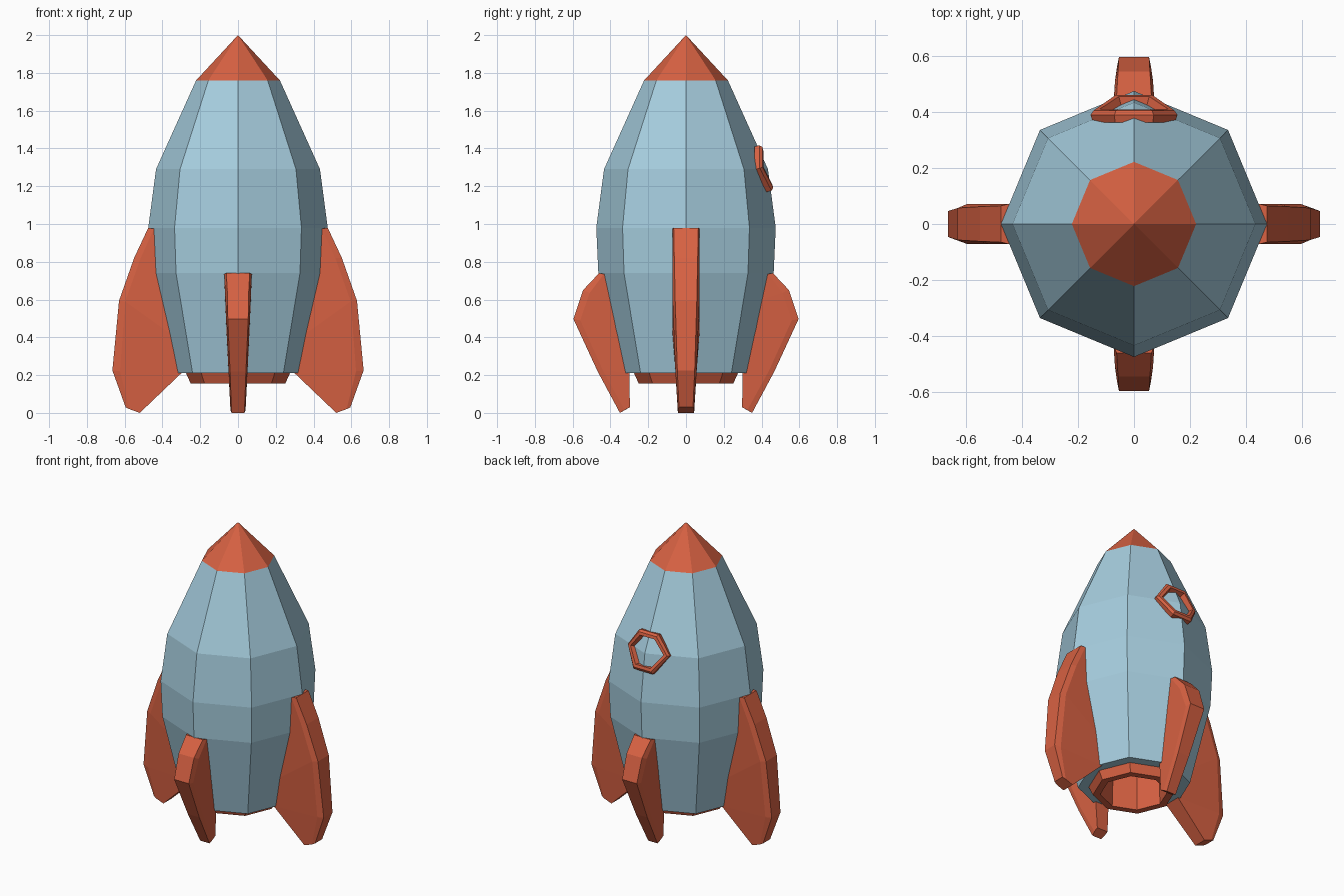
import bpy, bmesh, math
from mathutils import Vector

if "Cube" in bpy.data.objects:
    bpy.data.objects.remove(bpy.data.objects["Cube"])


def material(name, rgb):
    m = bpy.data.materials.new(name)
    m.diffuse_color = (*rgb, 1)
    m.use_nodes = True
    m.node_tree.nodes["Principled BSDF"].inputs["Base Color"].default_value = m.diffuse_color
    return m


BLUE = material("pale blue", (0.38, 0.61, 0.73))
ORANGE = material("burnt orange", (0.68, 0.12, 0.055))


def finish(bm, name, mats):
    bmesh.ops.recalc_face_normals(bm, faces=bm.faces)
    me = bpy.data.meshes.new(name)
    bm.to_mesh(me)
    bm.free()
    for m in mats:
        me.materials.append(m)
    ob = bpy.data.objects.new(name, me)
    bpy.context.collection.objects.link(ob)
    return ob


def bridge(bm, a, b):
    n = len(a)
    for i in range(n):
        bm.faces.new((a[i], a[(i + 1) % n], b[(i + 1) % n], b[i]))


def lathe(name, profile, mats, rule=None):
    """Eight-sided turned shape; a radius of 0 gives a tip."""
    bm = bmesh.new()
    rings = [[bm.verts.new((r * math.cos(k * math.pi / 4), r * math.sin(k * math.pi / 4), z))
              for k in range(8)] for r, z in profile]
    for a, b in zip(rings, rings[1:]):
        bridge(bm, a, b)
    bmesh.ops.remove_doubles(bm, verts=bm.verts, dist=1e-4)
    if rule:
        for f in bm.faces:
            f.material_index = rule(f.calc_center_median())
    return finish(bm, name, mats)


def fin(name, rows, angle):
    """Loft of chamfered sections: inner, shoulder and outer edge points with half widths."""
    bm = bmesh.new()
    ca, sa = math.cos(angle), math.sin(angle)
    rings = []
    for (ri, zi), (rm, zm), (ro, zo), w, v in rows:
        pts = [(ri, w, zi), (rm, w, zm), (ro, v, zo), (ro, -v, zo), (rm, -w, zm), (ri, -w, zi)]
        rings.append([bm.verts.new((r * ca - t * sa, r * sa + t * ca, z)) for r, t, z in pts])
    for a, b in zip(rings, rings[1:]):
        bridge(bm, a, b)
    bm.faces.new(rings[0])
    bm.faces.new(rings[-1])
    return finish(bm, name, [ORANGE])


# Hull with orange nose
lathe("hull", [(0.27, 0.21), (0.34, 0.21), (0.464, 0.74), (0.475, 0.98), (0.434, 1.29),
               (0.222, 1.76), (0, 2.0)], [BLUE, ORANGE], lambda c: int(c.z > 1.77))

# Hollow engine nozzle
lathe("nozzle", [(0.275, 0.21), (0.25, 0.155), (0.205, 0.155), (0.195, 0.42), (0, 0.42)], [ORANGE])

# Tall fins left and right, short fins front and back
tall = [((0.40, 0.97), (0.445, 0.975), (0.475, 0.98), 0.072, 0.065),
        ((0.42, 0.74), (0.515, 0.82), (0.55, 0.82), 0.072, 0.062),
        ((0.36, 0.42), (0.597, 0.59), (0.63, 0.593), 0.071, 0.057),
        ((0.30, 0.21), (0.625, 0.22), (0.665, 0.225), 0.056, 0.046),
        ((0.52, 0.0), (0.575, 0.02), (0.595, 0.03), 0.043, 0.037)]
short = [((0.40, 0.73), (0.435, 0.735), (0.46, 0.74), 0.073, 0.062),
         ((0.40, 0.60), (0.51, 0.635), (0.545, 0.65), 0.068, 0.057),
         ((0.37, 0.44), (0.56, 0.49), (0.596, 0.497), 0.061, 0.054),
         ((0.30, 0.21), (0.44, 0.225), (0.468, 0.22), 0.05, 0.042),
         ((0.297, 0.03), (0.325, 0.015), (0.35, 0.0), 0.04, 0.034)]
for k, (name, rows) in enumerate([("right_fin", tall), ("back_fin", short),
                                  ("left_fin", tall), ("front_fin", short)]):
    fin(name, rows, k * math.pi / 2)

# Six-sided window frame folded around the back ridge of the hull
centre = Vector((0, 0.41, 1.295))
path = [(0.13, 0.39, 1.295), (0.058, 0.388, 1.395), (-0.058, 0.388, 1.395),
        (-0.13, 0.39, 1.295), (-0.058, 0.441, 1.195), (0.058, 0.441, 1.195)]
bm = bmesh.new()
rings = []
for p in map(Vector, path):
    n = Vector((p.x * 2.5, 1, 0.28)).normalized()
    d = p - centre
    d = (d - n * d.dot(n)).normalized()
    rings.append([bm.verts.new(p + d * a + n * b) for a, b in
                  ((0.024, -0.02), (0.024, 0.008), (0.008, 0.02), (-0.014, 0.018), (-0.022, -0.02))])
for i in range(6):
    bridge(bm, rings[i], rings[(i + 1) % 6])
finish(bm, "window_frame", [ORANGE])
